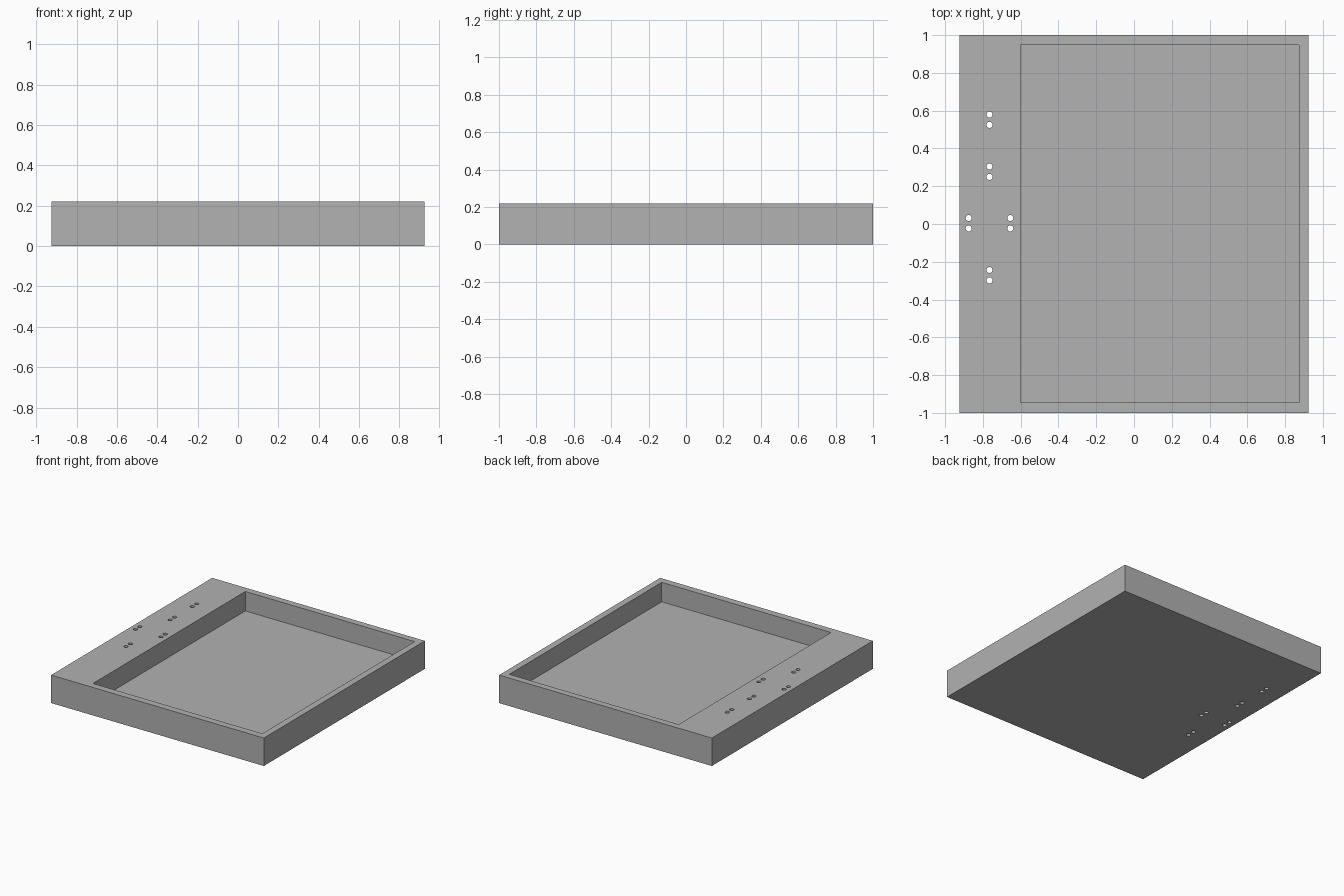
import bpy

if "Cube" in bpy.data.objects:
    bpy.data.objects.remove(bpy.data.objects["Cube"])

DEPTH = 0.22     # overall tray height
FLOOR = 0.067    # recess floor height
HOLE_R = 0.016

grey = bpy.data.materials.new("grey")
grey.diffuse_color = (0.445, 0.445, 0.445, 1)
grey.use_nodes = True
grey.node_tree.nodes["Principled BSDF"].inputs["Base Color"].default_value = grey.diffuse_color


def box(name, x0, x1, y0, y1, z0, z1):
    bpy.ops.mesh.primitive_cube_add(
        size=1, location=((x0 + x1) / 2, (y0 + y1) / 2, (z0 + z1) / 2))
    ob = bpy.context.object
    ob.name = name
    ob.scale = (x1 - x0, y1 - y0, z1 - z0)
    bpy.ops.object.transform_apply(location=True, rotation=False, scale=True)
    ob.data.materials.append(grey)
    return ob


def cut(target, cutter):
    mod = target.modifiers.new("cut", 'BOOLEAN')
    mod.operation = 'DIFFERENCE'
    mod.solver = 'EXACT'
    mod.object = cutter
    bpy.context.view_layer.objects.active = target
    bpy.ops.object.modifier_apply(modifier=mod.name)
    bpy.data.objects.remove(cutter)


# Solid block with a wide left margin around the recess
tray = box("tray", -0.925, 0.925, -1, 1, 0, DEPTH)
cut(tray, box("recess_cutter", -0.6, 0.873, -0.945, 0.948, FLOOR, DEPTH + 0.1))

# Pairs of through holes in the left margin
for x, y in [(-0.765, 0.552), (-0.765, 0.277), (-0.765, -0.271),
             (-0.875, 0.004), (-0.655, 0.004)]:
    for dy in (-0.0275, 0.0275):
        bpy.ops.mesh.primitive_cylinder_add(
            vertices=24, radius=HOLE_R, depth=0.6, location=(x, y + dy, 0.1))
        hole = bpy.context.object
        hole.data.materials.append(grey)
        cut(tray, hole)

# Smooth hole walls, sharp block edges
bpy.ops.object.select_all(action='DESELECT')
tray.select_set(True)
bpy.context.view_layer.objects.active = tray
bpy.ops.object.shade_smooth_by_angle(angle=0.6)
